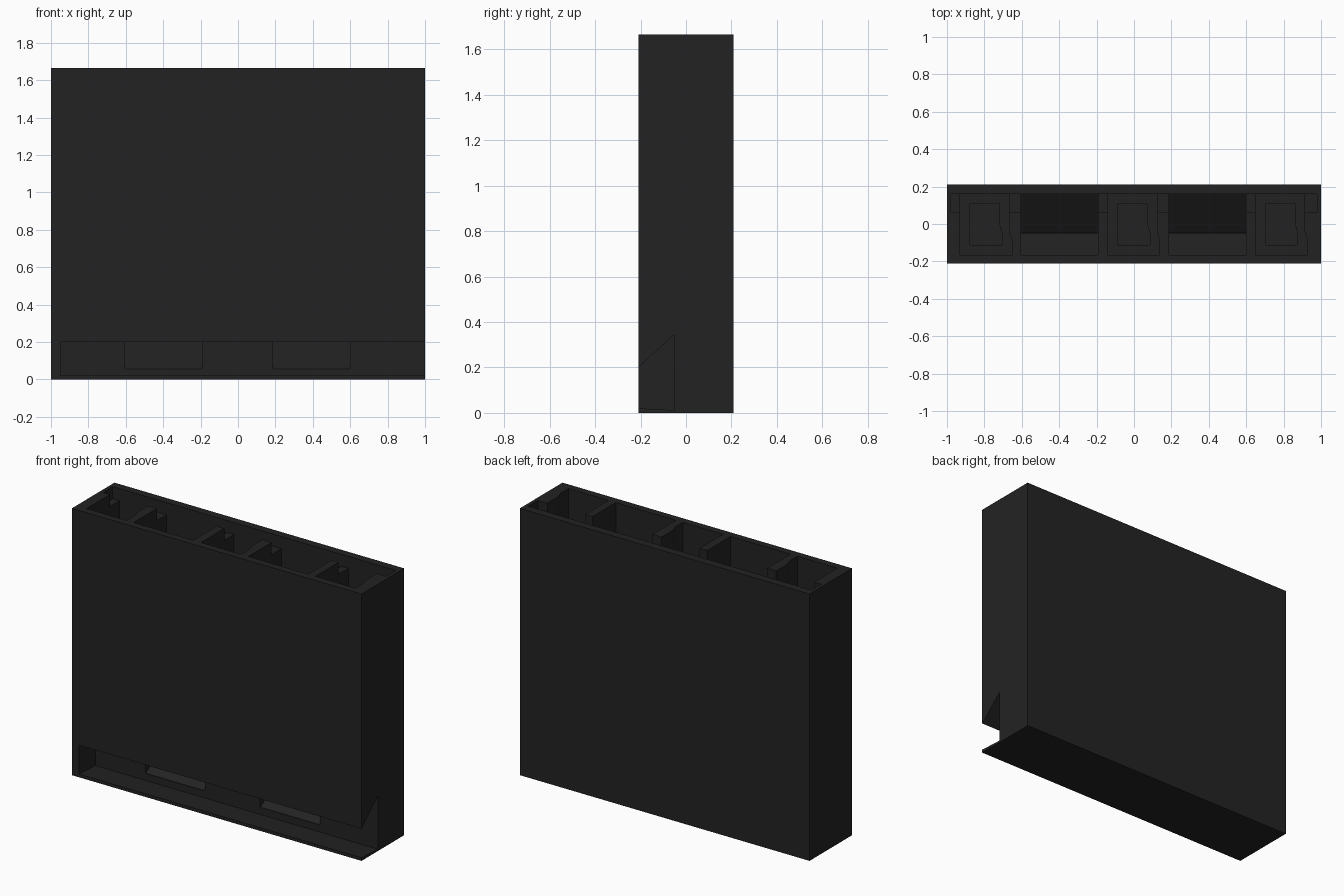
import bpy, bmesh
from mathutils import Vector

if "Cube" in bpy.data.objects:
    bpy.data.objects.remove(bpy.data.objects["Cube"])

HEIGHT = 1.665
FRONT, BACK = -0.165, 0.16      # inner faces of the long walls

mat = bpy.data.materials.new("charcoal plastic")
mat.diffuse_color = (0.0165, 0.0165, 0.0165, 1)
mat.use_nodes = True
mat.node_tree.nodes["Principled BSDF"].inputs["Base Color"].default_value = mat.diffuse_color


def prism(name, profile, direction):
    """Extrude a closed 3D outline along a direction."""
    bm = bmesh.new()
    face = bm.faces.new([bm.verts.new(p) for p in profile])
    ext = bmesh.ops.extrude_face_region(bm, geom=[face])
    moved = [g for g in ext["geom"] if isinstance(g, bmesh.types.BMVert)]
    bmesh.ops.translate(bm, verts=moved, vec=Vector(direction))
    bmesh.ops.recalc_face_normals(bm, faces=bm.faces)
    mesh = bpy.data.meshes.new(name)
    bm.to_mesh(mesh)
    bm.free()
    mesh.materials.append(mat)
    obj = bpy.data.objects.new(name, mesh)
    bpy.context.collection.objects.link(obj)
    return obj


def plan(name, outline, z0, z1):
    return prism(name, [(x, y, z0) for x, y in outline], (0, 0, z1 - z0))


def side(name, outline, x0, x1):
    return prism(name, [(x0, y, z) for y, z in outline], (x1 - x0, 0, 0))


def rect(x0, x1, y0, y1):
    return [(x0, y0), (x1, y0), (x1, y1), (x0, y1)]


# Outer case
body = plan("dispenser_case", rect(-1, 1, -0.21, 0.21), 0, HEIGHT)
cutters = []

# Sloped-roof tray along the front, open at the right end
cutters.append(side("tray_cutter", [(-0.3, 0.02), (-0.21, 0.02), (-0.05, 0.012),
                                    (-0.05, 0.345), (-0.21, 0.20), (-0.3, 0.118)],
                    -0.95, 1.1))

# Two wide chutes with ramped floors leading into the tray
for x0 in (-0.605, 0.187):
    cutters.append(side("chute_cutter", [(FRONT, 0.055), (-0.045, 0.055), (BACK, 0.2),
                                         (BACK, HEIGHT + 0.1), (FRONT, HEIGHT + 0.1)],
                        x0, x0 + 0.413))

# Three narrow wells with a stepped right wall, and a smaller pocket in each floor
for x in (-0.93, -0.14, 0.65):
    cutters.append(plan("well_cutter", [(x, FRONT), (x + 0.277, FRONT), (x + 0.277, -0.09),
                                        (x + 0.262, -0.04), (x + 0.262, BACK), (x, BACK)],
                        0.45, HEIGHT + 0.1))
    cutters.append(plan("pocket_cutter", [(x + 0.052, -0.112), (x + 0.225, -0.112),
                                          (x + 0.225, -0.05), (x + 0.21, 0.0),
                                          (x + 0.21, 0.11), (x + 0.052, 0.11)],
                        0.38, 0.5))

# Notches at the top rear of every divider
for x0, x1 in ((-0.978, -0.9), (-0.70, -0.58), (-0.21, -0.11),
               (0.10, 0.21), (0.58, 0.68), (0.88, 0.978)):
    cutters.append(plan("notch_cutter", rect(x0, x1, 0.065, BACK),
                        HEIGHT - 0.075, HEIGHT + 0.1))

# Carve the case
bpy.context.view_layer.objects.active = body
for c in cutters:
    m = body.modifiers.new("cut", "BOOLEAN")
    m.operation, m.solver, m.object = "DIFFERENCE", "EXACT", c
    bpy.ops.object.modifier_apply(modifier=m.name)
    bpy.data.objects.remove(c)
